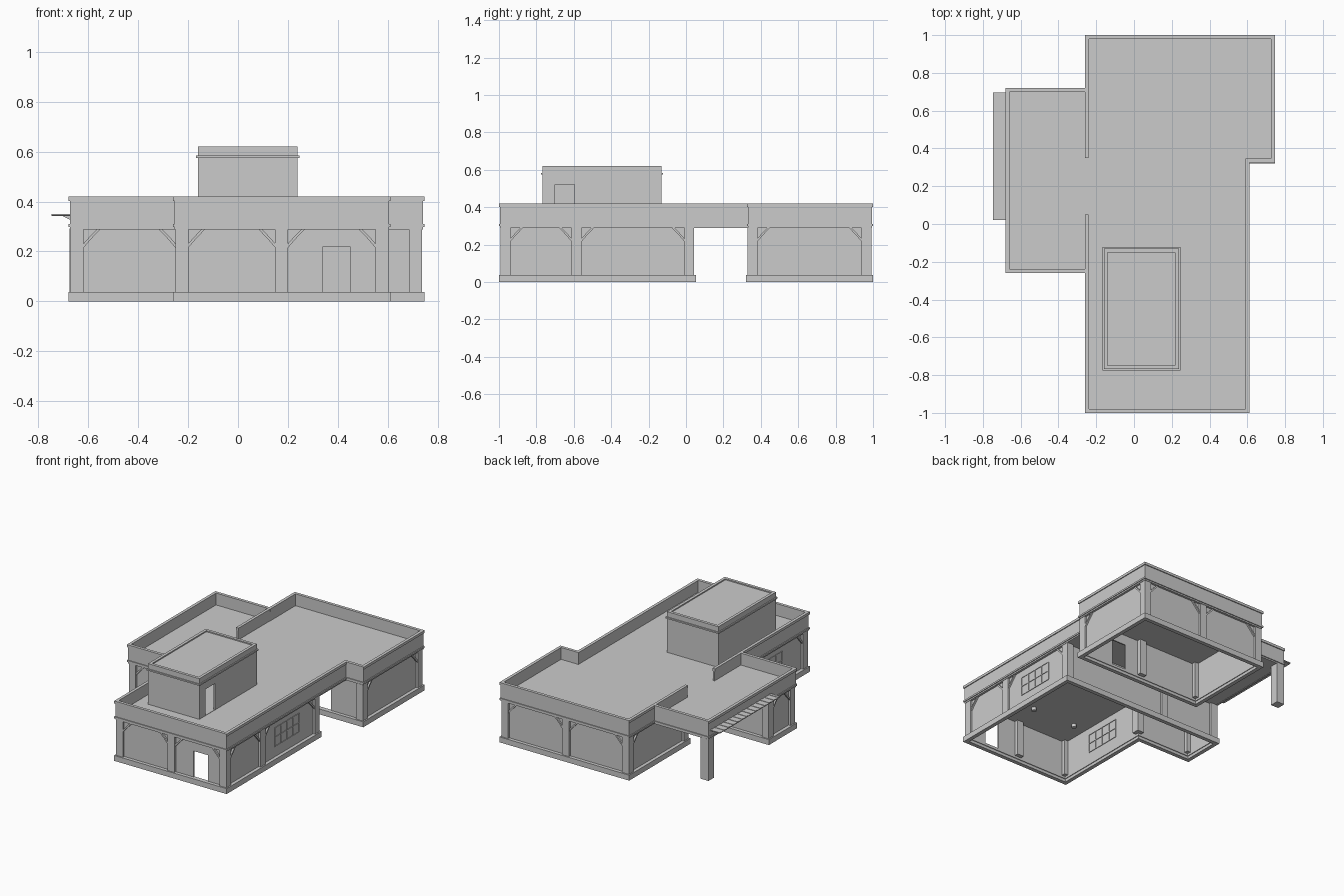
import bpy, bmesh
from mathutils import Vector

if "Cube" in bpy.data.objects:
    bpy.data.objects.remove(bpy.data.objects["Cube"])


def finish(name, bm):
    bmesh.ops.recalc_face_normals(bm, faces=bm.faces[:])
    me = bpy.data.meshes.new(name)
    bm.to_mesh(me)
    bm.free()
    ob = bpy.data.objects.new(name, me)
    bpy.context.collection.objects.link(ob)
    return ob


def solids(name, parts):
    """One object from several extruded profiles (points, vector)."""
    bm = bmesh.new()
    for pts, vec in parts:
        vec = Vector(vec)
        a = [bm.verts.new(p) for p in pts]
        b = [bm.verts.new(Vector(p) + vec) for p in pts]
        bm.faces.new(a)
        bm.faces.new(b[::-1])
        for i in range(len(a)):
            j = (i + 1) % len(a)
            bm.faces.new((a[i], a[j], b[j], b[i]))
    return finish(name, bm)


def box(x0, x1, y0, y1, z0, z1):
    return [(x0, y0, z0), (x1, y0, z0), (x1, y1, z0), (x0, y1, z0)], (0, 0, z1 - z0)


def inset(poly, d):
    """Move every side of a counter-clockwise right-angled outline inwards."""
    out = []
    for i, p in enumerate(poly):
        p = Vector(p)
        d1 = (p - Vector(poly[i - 1])).normalized()
        d2 = (Vector(poly[(i + 1) % len(poly)]) - p).normalized()
        out.append((p.x - d * (d1.y + d2.y), p.y + d * (d1.x + d2.x)))
    return out


def ring(name, poly, d0, d1, z0, z1):
    """Hollow band following an outline."""
    bm = bmesh.new()
    loops = [[bm.verts.new((x, y, z)) for x, y in inset(poly, d)]
             for d, z in ((d0, z0), (d0, z1), (d1, z1), (d1, z0))]
    n = len(poly)
    for k in range(4):
        a, b = loops[k], loops[(k + 1) % 4]
        for i in range(n):
            j = (i + 1) % n
            bm.faces.new((a[i], a[j], b[j], b[i]))
    return finish(name, bm)


def slab(name, poly, d, z0, z1):
    return solids(name, [([(x, y, z0) for x, y in inset(poly, d)], (0, 0, z1 - z0))])


def cut(target, boxes):
    cutter = solids("door_cutter", boxes)
    cutter.hide_render = True
    mod = target.modifiers.new("doors", 'BOOLEAN')
    mod.object = cutter
    mod.solver = 'EXACT'
    bpy.context.view_layer.objects.active = target
    bpy.ops.object.modifier_apply(modifier=mod.name)
    bpy.data.objects.remove(cutter)


# Outlines: whole roof, front building, back building
ROOF = [(-.26, -1), (.612, -1), (.612, .325), (.747, .325), (.747, 1), (-.26, 1),
        (-.26, .72), (-.68, .72), (-.68, -.26), (-.26, -.26)]
FRONT = [(-.26, -1), (.612, -1), (.612, .053), (-.68, .053), (-.68, -.26), (-.26, -.26)]
BACK = [(-.26, .32), (.747, .32), (.747, 1), (-.26, 1)]

# Plinths and walls, open underneath
ring("front_plinth", FRONT, 0, .028, 0, .038)
ring("back_plinth", BACK, 0, .028, 0, .038)
front_wall = ring("front_walls", FRONT, .024, .033, .02, .292)
back_wall = ring("back_walls", BACK, .024, .033, .02, .292)
cut(front_wall, [box(.34, .45, -1.1, -.9, .038, .22)])
cut(back_wall, [box(.37, .48, .25, .45, .038, .22)])

# Roof, parapet, ledge and coping
slab("roof", ROOF, .012, .29, .335)
ring("parapet", ROOF, .006, .018, .288, .405)
ring("ledge", ROOF, 0, .015, .298, .31)
ring("coping", ROOF, 0, .021, .402, .42)
solids("inner_parapets", [b for y0, y1 in ((-.25, .05), (.35, .71))
                          for b in (box(-.256, -.244, y0, y1, .33, .405),
                                    box(-.26, -.24, y0, y1, .402, .42))])

# Pillars
H = .026
spots = [(-.225, -.965), (.175, -.965), (.577, -.965), (.577, -.585), (.577, .018),
         (-.225, -.225), (-.645, -.225), (-.645, .018), (-.225, .018),
         (-.225, .355), (.24, .355), (.712, .355), (.712, .965),
         (.24, .965), (-.225, .965)]
solids("pillars", [box(x - H, x + H, y - H, y + H, .036, .291) for x, y in spots])
solids("carport_pillar", [box(-.675, -.615, .655, .715, 0, .291)])

# Slanted knee braces at both ends of each wall bay: (start, end, outward normal)
bays = [((-.225, -.965), (.175, -.965), (0, -1)), ((.175, -.965), (.577, -.965), (0, -1)),
        ((.577, -.965), (.577, -.585), (1, 0)), ((.577, -.585), (.577, .018), (1, 0)),
        ((-.225, -.965), (-.225, -.225), (-1, 0)),
        ((-.645, -.225), (-.225, -.225), (0, -1)), ((-.645, -.225), (-.645, .018), (-1, 0)),
        ((.712, .355), (.712, .965), (1, 0)), ((-.225, .965), (.24, .965), (0, 1)),
        ((.24, .965), (.712, .965), (0, 1)), ((-.225, .355), (-.225, .965), (-1, 0))]
profile = [(0, .215), (.03, .25), (.068, .29), (.054, .29), (.022, .257), (0, .232)]
braces = []
for a, b, n in bays:
    n = Vector((*n, 0))
    for p, q in ((a, b), (b, a)):
        p, q = Vector((*p, 0)), Vector((*q, 0))
        u = (q - p).normalized()
        o = p + u * H + n * .008
        braces.append(([o + u * s + Vector((0, 0, z)) for s, z in profile], n * .014))
solids("knee_braces", braces)


# Barred windows, showing on both faces of the wall
def window(name, x, yc, w=.27, z0=.11, z1=.24):
    t, d = .003, .009
    bars = [box(x - d, x + d, y - t, y + t, z0, z1)
            for y in (yc + w * (i / 4 - .5) for i in range(5))]
    bars += [box(x - d * .95, x + d * .95, yc - w / 2, yc + w / 2, z - t, z + t)
             for z in (z0, (z0 + z1) / 2, z1)]
    solids(name, bars)


window("right_window", .5835, -.3)
window("left_window", -.2315, -.59)

# Penthouse with doorway, ledge and rimmed roof
PENT = [(-.16, -.768), (.238, -.768), (.238, -.13), (-.16, -.13)]
pent = ring("penthouse_walls", PENT, 0, .012, .33, .605)
cut(pent, [box(.2, .26, -.7, -.595, .337, .52)])
slab("penthouse_roof", PENT, .006, .59, .612)
ring("penthouse_rim", PENT, 0, .02, .6, .62)
ring("penthouse_ledge", PENT, -.008, .005, .574, .584)

# Side canopy with ribs and brackets
canopy = [box(-.747, -.67, .02, .69, .342, .347)]
canopy += [box(-.747, -.67, .03 + i * .05, .045 + i * .05, .346, .35) for i in range(14)]
solids("canopy", canopy)
solids("canopy_brackets", [([(-.705, y, .343), (-.67, y, .343), (-.67, y, .325)],
                            (0, .014, 0)) for y in (.103, .595)])

# Ceiling lamps
for i, (x, y) in enumerate([(.22, -.75), (-.12, -.75), (.22, -.28), (-.12, -.28)]):
    bpy.ops.mesh.primitive_cylinder_add(vertices=12, radius=.016, depth=.025, location=(x, y, .28))
    bpy.context.object.name = f"ceiling_lamp_{i + 1}"
